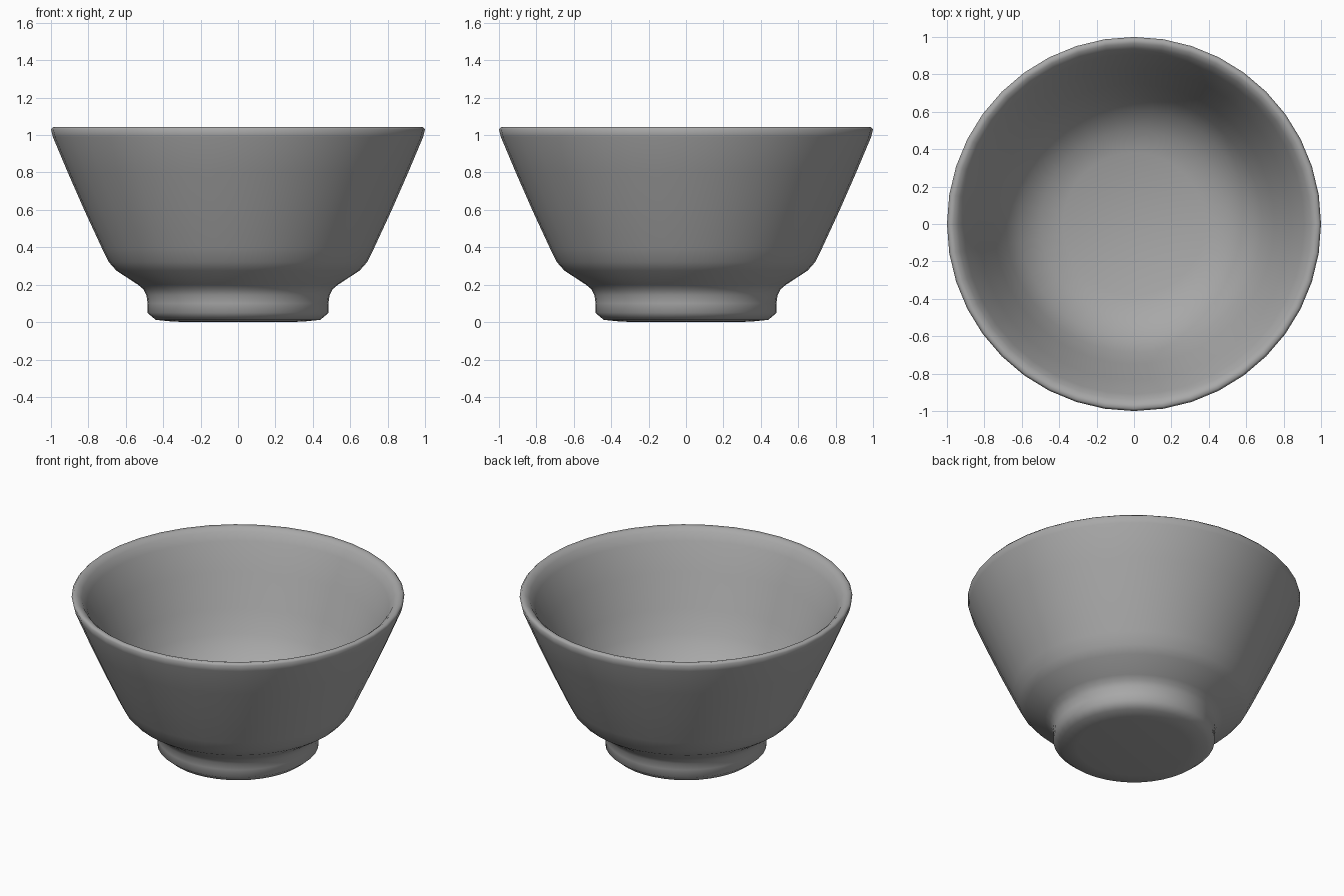
import bpy, bmesh, math

cube = bpy.data.objects.get("Cube")
if cube:
    bpy.data.objects.remove(cube, do_unlink=True)

SIDES = 40

# Half cross-section (radius, height): underside, foot, outer wall, lip, inner wall, floor
profile = [
    (0, 0), (0.34, 0.002), (0.44, 0.012), (0.485, 0.05), (0.483, 0.10),
    (0.49, 0.145), (0.505, 0.175), (0.535, 0.20), (0.65, 0.275), (0.69, 0.32),
    (0.725, 0.39), (0.82, 0.595), (0.91, 0.80), (0.99, 0.99), (1.0, 1.03),
    (0.988, 1.044), (0.965, 1.04), (0.94, 1.02), (0.91, 0.97), (0.835, 0.80),
    (0.75, 0.60), (0.685, 0.46), (0.61, 0.355), (0.50, 0.28), (0.38, 0.24),
    (0, 0.225),
]

# Glaze colour
glaze = bpy.data.materials.new("grey_glaze")
glaze.use_nodes = True
colour = (0.39, 0.39, 0.39, 1)
glaze.diffuse_color = colour
glaze.node_tree.nodes["Principled BSDF"].inputs["Base Color"].default_value = colour

# Bowl turned around the vertical axis
bm = bmesh.new()
verts = [bm.verts.new((r, 0, z)) for r, z in profile]
edges = [bm.edges.new(pair) for pair in zip(verts, verts[1:])]
bmesh.ops.spin(bm, geom=verts + edges, cent=(0, 0, 0), axis=(0, 0, 1),
               angle=math.tau, steps=SIDES)
bmesh.ops.remove_doubles(bm, verts=bm.verts, dist=0.0005)
bmesh.ops.recalc_face_normals(bm, faces=bm.faces)
for face in bm.faces:
    face.smooth = True
mesh = bpy.data.meshes.new("bowl")
bm.to_mesh(mesh)
bm.free()
mesh.materials.append(glaze)
bowl = bpy.data.objects.new("bowl", mesh)
bpy.context.collection.objects.link(bowl)
